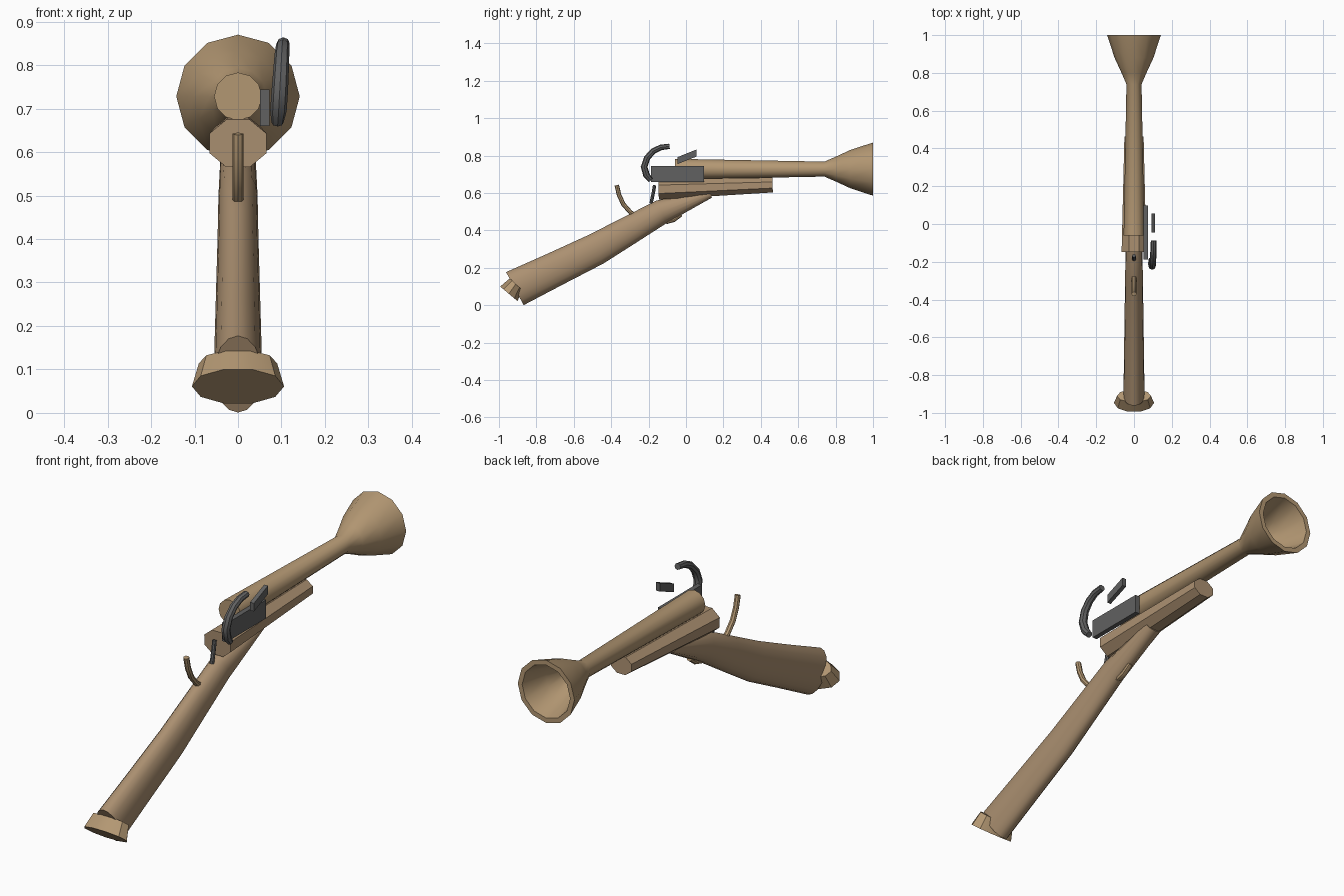
import bpy, bmesh
from math import sin, cos, pi, atan2, radians

if "Cube" in bpy.data.objects:
    bpy.data.objects.remove(bpy.data.objects["Cube"])


def material(name, rgb):
    m = bpy.data.materials.new(name)
    m.diffuse_color = (*rgb, 1)
    m.use_nodes = True
    m.node_tree.nodes["Principled BSDF"].inputs["Base Color"].default_value = m.diffuse_color
    return m


WOOD = material("tan_wood", (0.45, 0.31, 0.17))
STOCK = material("stock_wood", (0.41, 0.28, 0.165))
STEEL = material("dark_steel", (0.12, 0.12, 0.12))


def finish(name, bm, mat, smooth=None):
    bmesh.ops.recalc_face_normals(bm, faces=bm.faces)
    me = bpy.data.meshes.new(name)
    bm.to_mesh(me)
    bm.free()
    me.materials.append(mat)
    ob = bpy.data.objects.new(name, me)
    bpy.context.collection.objects.link(ob)
    if smooth:
        bpy.ops.object.select_all(action='DESELECT')
        ob.select_set(True)
        bpy.context.view_layer.objects.active = ob
        bpy.ops.object.shade_smooth_by_angle(angle=radians(smooth))
    return ob


def loft(name, rings, sides, mat, smooth=None, phase=0.0):
    """Skin elliptical rings (x, y, z, rx, rz, tilt in degrees), capped at both ends."""
    bm = bmesh.new()
    loops = []
    for x, y, z, rx, rz, tilt in rings:
        t = radians(tilt)
        loop = []
        for i in range(sides):
            a = 2 * pi * i / sides + phase
            u = rz * sin(a)
            loop.append(bm.verts.new((x + rx * cos(a), y - u * sin(t), z + u * cos(t))))
        loops.append(loop)
    for a, b in zip(loops, loops[1:]):
        for i in range(sides):
            j = (i + 1) % sides
            bm.faces.new((a[i], a[j], b[j], b[i]))
    bm.faces.new(loops[0])
    bm.faces.new(loops[-1])
    return finish(name, bm, mat, smooth)


def rod(name, path, sides, mat):
    """Bent rod through (x, y, z, rx, rz) points; ring tilt follows the path."""
    rings = []
    for i, p in enumerate(path):
        a, b = path[max(i - 1, 0)], path[min(i + 1, len(path) - 1)]
        rings.append((*p, atan2(b[2] - a[2], b[1] - a[1]) * 180 / pi))
    return loft(name, rings, sides, mat, 40)


def plate(name, outline, x0, x1, mat):
    """Side profile in (y, z) extruded from x0 to x1."""
    bm = bmesh.new()
    f = bm.faces.new([bm.verts.new((x0, y, z)) for y, z in outline])
    new = bmesh.ops.extrude_face_region(bm, geom=[f])["geom"]
    verts = [v for v in new if isinstance(v, bmesh.types.BMVert)]
    bmesh.ops.translate(bm, verts=verts, vec=(x1 - x0, 0, 0))
    return finish(name, bm, mat)


# Flared barrel: outer wall, rim, then hollow bore
profile = [(-0.06, 0.055), (0.74, 0.04), (0.80, 0.066), (0.88, 0.103), (1.0, 0.142),
           (1.0, 0.120), (0.88, 0.085), (0.80, 0.048), (0.74, 0.026)]
loft("barrel", [(0, y, 0.728, r, r, 0) for y, r in profile], 12, WOOD, 35)

# Octagonal fore stock under the barrel
loft("fore_stock", [(0, -0.147, 0.62, 0.071, 0.059, 2),
                    (0, 0.463, 0.643, 0.055, 0.043, 2)], 8, STOCK, phase=pi / 8)

# Shoulder stock
loft("shoulder_stock", [(0, -0.915, 0.089, 0.056, 0.100, 28),
                        (0, -0.70, 0.193, 0.053, 0.092, 27),
                        (0, -0.48, 0.300, 0.050, 0.086, 26),
                        (0, -0.30, 0.403, 0.047, 0.076, 27),
                        (0, -0.13, 0.500, 0.045, 0.066, 26),
                        (0, 0.13, 0.598, 0.040, 0.024, 22)], 16, STOCK, 40)

# Butt plate
loft("butt_plate", [(0, -0.947, 0.061, 0.106, 0.064, 50),
                    (0, -0.910, 0.114, 0.090, 0.046, 47)], 10, WOOD, 35)

# Curved tang on top of the wrist
rod("tang_lever", [(0, -0.370, 0.642, 0.013, 0.012), (0, -0.358, 0.59, 0.013, 0.012),
                   (0, -0.335, 0.54, 0.013, 0.012), (0, -0.295, 0.495, 0.013, 0.012),
                   (0, -0.26, 0.475, 0.013, 0.012)], 8, WOOD)

# Low guard under the wrist
rod("lower_guard", [(0, -0.14, 0.452, 0.012, 0.010), (0, -0.10, 0.447, 0.014, 0.012),
                    (0, -0.065, 0.457, 0.014, 0.012), (0, -0.025, 0.485, 0.012, 0.010)], 8, WOOD)

# Small trigger
rod("trigger", [(0, -0.187, 0.545, 0.010, 0.009), (0, -0.176, 0.595, 0.010, 0.009),
                (0, -0.168, 0.642, 0.010, 0.009)], 8, STEEL)

# Lock plate and striking plate on the right side
plate("lock_plate", [(-0.187, 0.66), (0.097, 0.66), (0.097, 0.744), (-0.187, 0.744)],
      0.051, 0.073, STEEL)
plate("striker_plate", [(-0.045, 0.755), (0.056, 0.795), (0.056, 0.833), (-0.045, 0.792)],
      0.092, 0.111, STEEL)

# Curved hammer
rod("hammer", [(0.091, -0.188, 0.668, 0.014, 0.014), (0.093, -0.211, 0.695, 0.019, 0.018),
               (0.096, -0.224, 0.740, 0.019, 0.018), (0.099, -0.208, 0.788, 0.018, 0.017),
               (0.101, -0.175, 0.824, 0.017, 0.016), (0.103, -0.135, 0.844, 0.016, 0.015),
               (0.104, -0.088, 0.850, 0.015, 0.014)], 8, STEEL)
